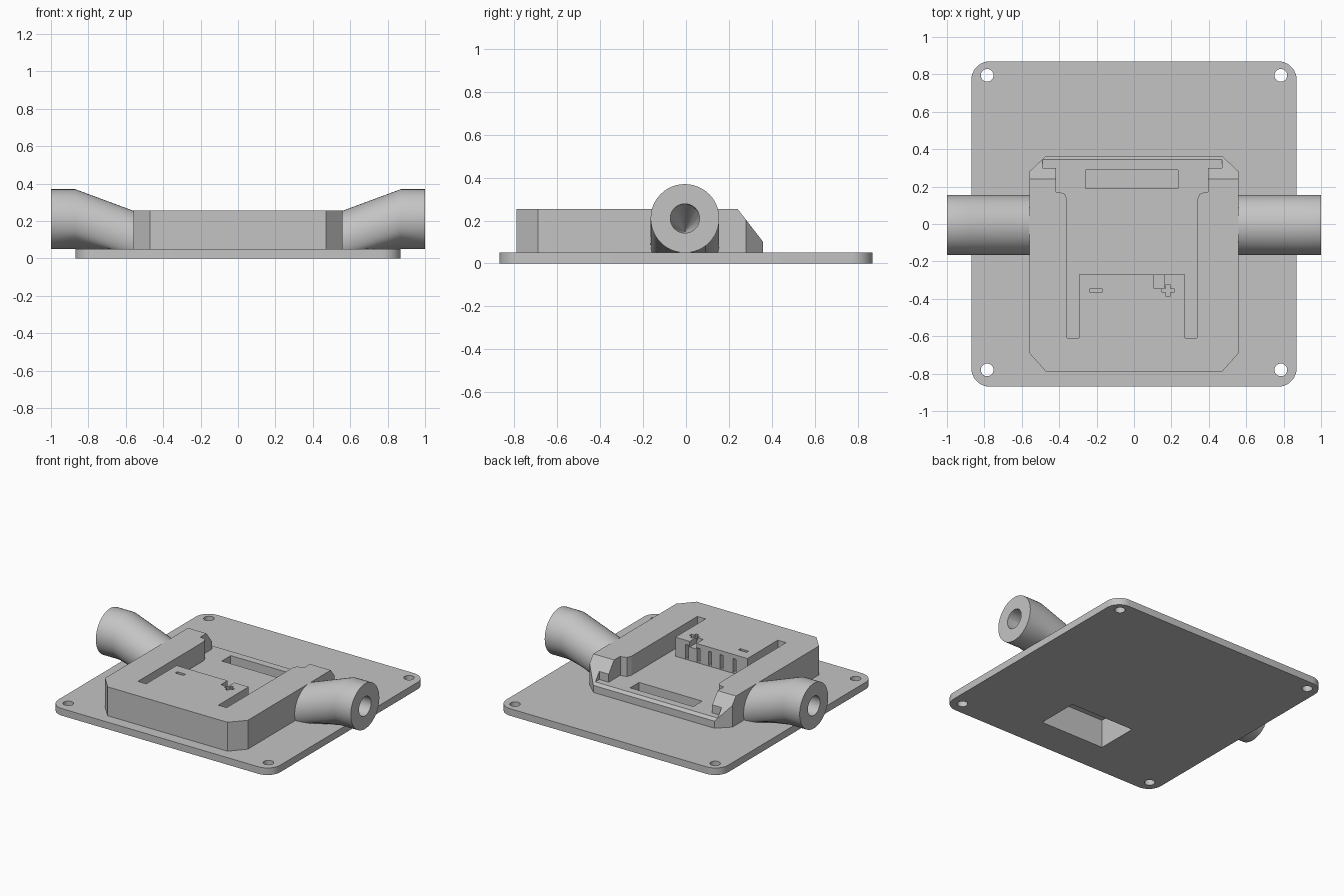
import bpy, bmesh, math

default = bpy.data.objects.get("Cube")
if default:
    bpy.data.objects.remove(default, do_unlink=True)

GREY = (0.55, 0.55, 0.55, 1)
mat = bpy.data.materials.new("plain_grey")
mat.use_nodes = True
mat.diffuse_color = GREY
mat.node_tree.nodes["Principled BSDF"].inputs["Base Color"].default_value = GREY

MID = -0.01      # centre line of the recess
FLOOR = 0.12     # recess floor height
TOP = 0.255      # block top height


def finish(name, bm):
    bmesh.ops.recalc_face_normals(bm, faces=bm.faces)
    mesh = bpy.data.meshes.new(name)
    bm.to_mesh(mesh)
    bm.free()
    mesh.materials.append(mat)
    obj = bpy.data.objects.new(name, mesh)
    bpy.context.collection.objects.link(obj)
    return obj


def prism(name, pts, lo, hi, along_x=False):
    """Extrude a closed profile along z, or a (y, z) profile along x."""
    bm = bmesh.new()
    place = (lambda p, h: (h, *p)) if along_x else (lambda p, h: (*p, h))
    a, b = [[bm.verts.new(place(p, h)) for p in pts] for h in (lo, hi)]
    bm.faces.new(a[::-1])
    bm.faces.new(b)
    for i in range(len(pts)):
        j = (i + 1) % len(pts)
        bm.faces.new((a[i], a[j], b[j], b[i]))
    return finish(name, bm)


def box(x0, x1, y0, y1, lo, hi):
    return prism("cutter", [(x0, y0), (x1, y0), (x1, y1), (x0, y1)], lo, hi)


def circle(cx, cy, r, n=32, start=0, sweep=math.tau):
    return [(cx + r * math.cos(start + sweep * i / n),
             cy + r * math.sin(start + sweep * i / n)) for i in range(n)]


def mirrored(half, centre=0):
    """Complete a half profile by reflecting it across x = centre."""
    return [(centre + x, y) for x, y in half] + [(centre - x, y) for x, y in reversed(half)]


def cut(obj, *cutters):
    for cutter in cutters:
        mod = obj.modifiers.new("cut", "BOOLEAN")
        mod.operation, mod.solver, mod.object = "DIFFERENCE", "EXACT", cutter
        bpy.context.view_layer.objects.active = obj
        bpy.ops.object.modifier_apply(modifier=mod.name)
        bpy.data.objects.remove(cutter, do_unlink=True)


def smooth(obj):
    bpy.ops.object.select_all(action="DESELECT")
    obj.select_set(True)
    bpy.context.view_layer.objects.active = obj
    bpy.ops.object.shade_smooth_by_angle(angle=math.radians(25))


def underside_opening():
    return box(-0.26, 0.24, -0.63, -0.33, -0.1, 0.2)


# Base plate with rounded corners, screw holes and the underside opening
R, HALF = 0.1, 0.87
outline = []
for k, (sx, sy) in enumerate([(1, 1), (-1, 1), (-1, -1), (1, -1)]):
    q = math.pi / 2
    outline += circle(sx * (HALF - R), sy * (HALF - R), R, 10, k * q, q * 10 / 9)
plate = prism("base_plate", outline, 0, 0.05)
cut(plate, underside_opening())
for x in (-0.785, 0.785):
    for y in (-0.78, 0.795):
        cut(plate, prism("cutter", circle(x, y, 0.034), -0.1, 0.2))
smooth(plate)

# Holder block with chamfered corners
block = prism("holder_block", mirrored(
    [(0.47, -0.79), (0.56, -0.69), (0.56, 0.28), (0.475, 0.36)]), 0.05, TOP)

# Sloped back end
cut(block, prism("cutter", [(0.24, TOP), (0.36, 0.1), (0.5, 0.1), (0.5, 0.4), (0.24, 0.4)],
                 -0.7, 0.7, along_x=True))

# Sliding recess: two long grooves around a tongue, widening at the open back
cut(block, prism("cutter", mirrored(
    [(0.283, -0.27), (0.283, -0.61), (0.348, -0.61), (0.348, 0.13), (0.36, 0.16),
     (0.385, 0.17), (0.406, 0.17), (0.406, 0.3), (0.48, 0.3), (0.48, 0.5)], MID), FLOOR, 0.4))

# Latch pocket in the floor and the opening from below
cut(block, box(-0.26, 0.235, 0.19, 0.29, 0.06, 0.2), underside_opening())

# Terminal slots in the tongue face
for x in (-0.19, -0.09, 0.0, 0.09, 0.18):
    cut(block, box(x - 0.012, x + 0.012, -0.31, -0.2, FLOOR + 0.005, 0.225))

# Tongue notch and engraved polarity marks
cut(block, box(0.107, 0.16, -0.345, -0.2, 0.215, 0.3),
    box(-0.235, -0.17, -0.367, -0.345, 0.235, 0.3),
    box(0.15, 0.214, -0.367, -0.345, 0.235, 0.3),
    box(0.171, 0.193, -0.388, -0.324, 0.235, 0.3))


# Side tubes: circular sections stepped up away from the block, with a blind bore
def tube(name, side, n=48):
    sections = [(0.5, 0.095, 0.16), (0.56, 0.095, 0.16), (0.87, 0.21, 0.16), (1, 0.21, 0.16),
                (1, 0.21, 0.068), (0.86, 0.205, 0.068), (0.68, 0.15, 0.002)]
    bm = bmesh.new()
    rings = [[bm.verts.new((side * x, y, max(z, 0.02))) for y, z in circle(-0.005, cz, r, n)]
             for x, cz, r in sections]
    bm.faces.new(rings[0])
    bm.faces.new(rings[-1])
    for a, b in zip(rings, rings[1:]):
        for i in range(n):
            j = (i + 1) % n
            bm.faces.new((a[i], a[j], b[j], b[i]))
    smooth(finish(name, bm))


tube("left_tube", 1)
tube("right_tube", -1)
